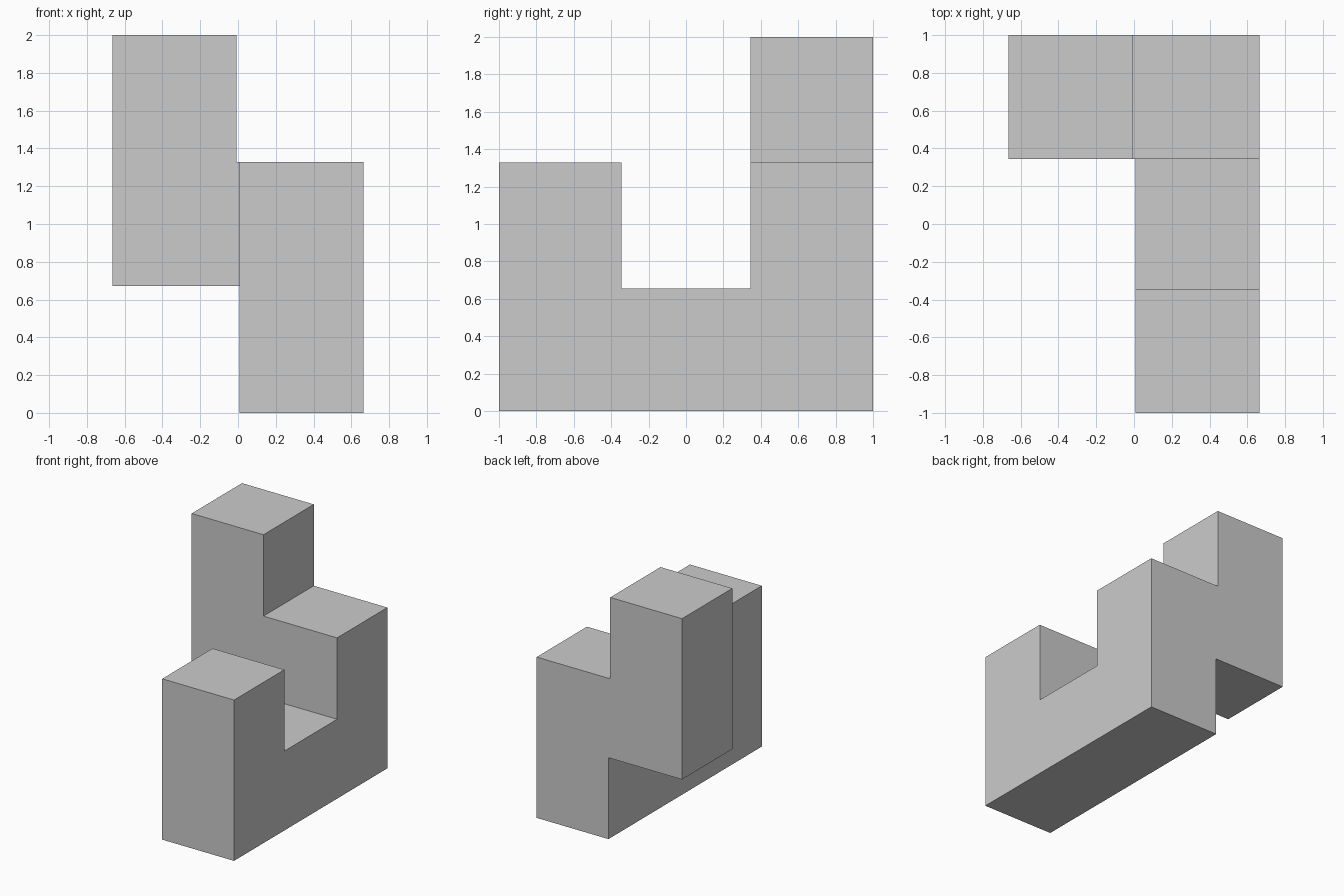
import bpy, bmesh
from itertools import product

if "Cube" in bpy.data.objects:
    bpy.data.objects.remove(bpy.data.objects["Cube"])

# Lattice planes: cubes of 0.656 joined by narrow 0.016 bridges
planes = ([-0.664, -0.008, 0.008, 0.664],
          [-1, -0.344, 0.344, 1],
          [0, 0.656, 0.672, 1.328, 2])

# Filled lattice cells (x, y, z)
base_bar = {(2, y, 0) for y in range(3)}
uprights = {(2, y, z) for y in (0, 2) for z in (1, 2)}
bridge = {(1, 2, 2)}
raised_column = {(0, 2, 2), (0, 2, 3)}
cells = base_bar | uprights | bridge | raised_column

bm = bmesh.new()
verts = {}


def corner(idx):
    if idx not in verts:
        verts[idx] = bm.verts.new([planes[a][idx[a]] for a in range(3)])
    return verts[idx]


# Skin only the exposed sides of the filled cells
for cell, axis, side in product(sorted(cells), range(3), (0, 1)):
    neighbour = list(cell)
    neighbour[axis] += 2 * side - 1
    if tuple(neighbour) in cells:
        continue
    u, v = (axis + 1) % 3, (axis + 2) % 3
    loop = []
    for du, dv in ((0, 0), (1, 0), (1, 1), (0, 1)):
        p = list(cell)
        p[axis] += side
        p[u] += du
        p[v] += dv
        loop.append(corner(tuple(p)))
    bm.faces.new(loop if side else loop[::-1])

# Merge coplanar faces into clean flat sides
bmesh.ops.dissolve_limit(bm, angle_limit=0.01, verts=bm.verts[:], edges=bm.edges[:])

mesh = bpy.data.meshes.new("block_puzzle_piece")
bm.to_mesh(mesh)
bm.free()
piece = bpy.data.objects.new("block_puzzle_piece", mesh)
bpy.context.collection.objects.link(piece)
